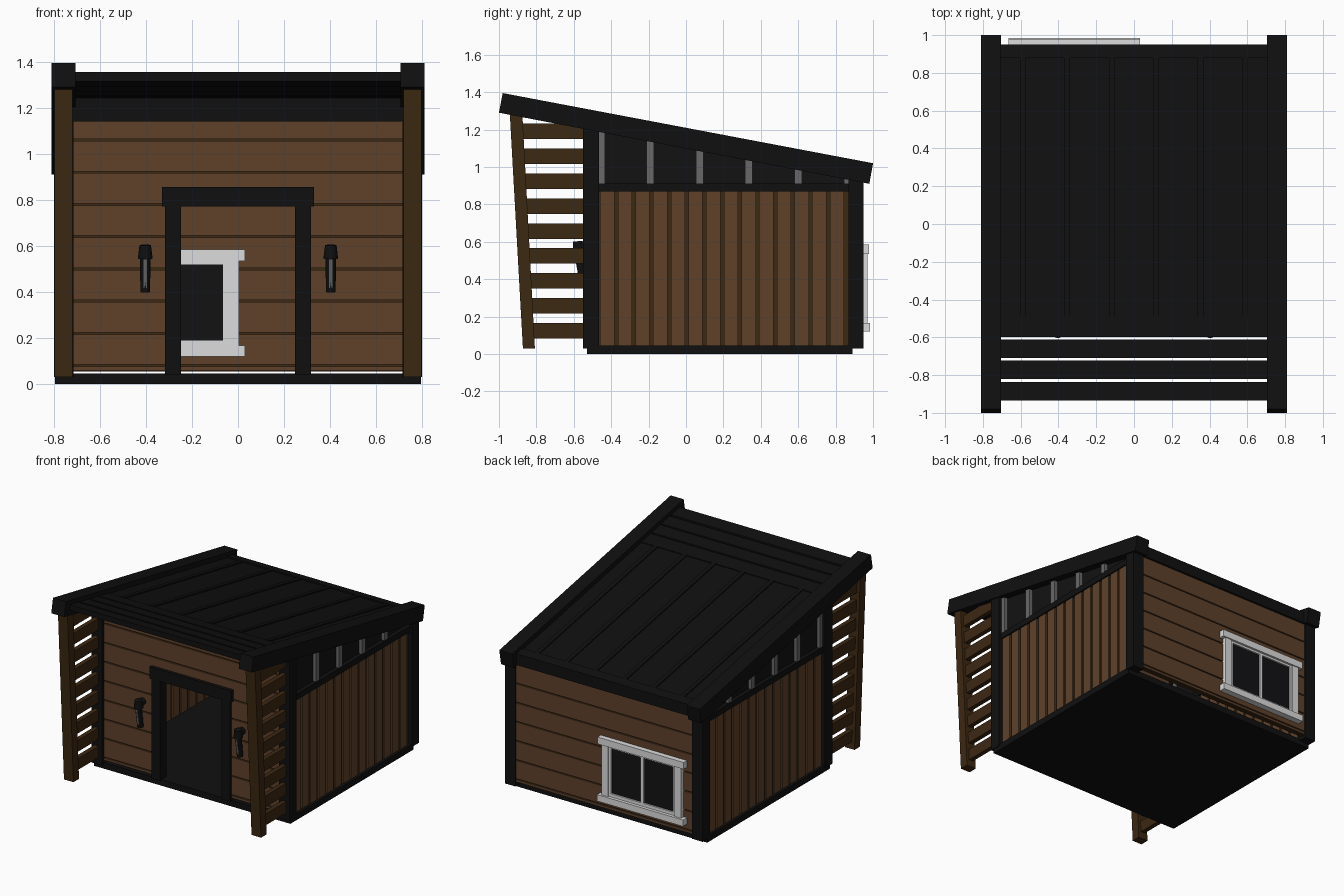
import bpy, bmesh, math
from mathutils import Vector

if "Cube" in bpy.data.objects:
    bpy.data.objects.remove(bpy.data.objects["Cube"])


def material(name, c):
    m = bpy.data.materials.new(name)
    m.diffuse_color = (*c, 1)
    m.use_nodes = True
    m.node_tree.nodes["Principled BSDF"].inputs["Base Color"].default_value = m.diffuse_color
    return m


BROWN = material("brown plank", (0.112, 0.053, 0.023))
DARK = material("dark brown wood", (0.046, 0.021, 0.006))
BLACK = material("black trim", (0.005, 0.005, 0.005))
GLASS = material("dark glass", (0.006, 0.006, 0.007))
GREY = material("grey bar", (0.14, 0.14, 0.14))
WHITE = material("white frame", (0.72, 0.72, 0.72))


def finish(bm, name, mat):
    bmesh.ops.recalc_face_normals(bm, faces=bm.faces)
    me = bpy.data.meshes.new(name)
    bm.to_mesh(me)
    bm.free()
    me.materials.append(mat)
    ob = bpy.data.objects.new(name, me)
    bpy.context.collection.objects.link(ob)
    return ob


def prism(bm, prof, x0, x1):
    """Extrude a (y, z) profile from x0 to x1."""
    a = [bm.verts.new((x0, y, z)) for y, z in prof]
    b = [bm.verts.new((x1, y, z)) for y, z in prof]
    bm.faces.new(a)
    bm.faces.new(b[::-1])
    n = len(prof)
    for i in range(n):
        j = (i + 1) % n
        bm.faces.new((a[i], b[i], b[j], a[j]))


def part(name, mat, items, mirror=False):
    """items: list of (profile, x0, x1)."""
    bm = bmesh.new()
    for prof, x0, x1 in items:
        prism(bm, prof, x0, x1)
        if mirror:
            prism(bm, prof, -x0, -x1)
    return finish(bm, name, mat)


def box(x0, x1, y0, y1, z0, z1):
    return ([(y0, z0), (y1, z0), (y1, z1), (y0, z1)], x0, x1)


def rod(name, mat, y0, z0, y1, z1, r0, r1, x=0.403, seg=16):
    """Mirrored pair of cylinders running between two (y, z) points."""
    bm = bmesh.new()
    for s in (-1, 1):
        d = Vector((0, y1 - y0, z1 - z0))
        v = bmesh.ops.create_cone(bm, cap_ends=True, segments=seg, radius1=r0,
                                  radius2=r1, depth=d.length)["verts"]
        bmesh.ops.rotate(bm, verts=v, matrix=d.to_track_quat('Z', 'Y').to_matrix())
        bmesh.ops.translate(bm, verts=v, vec=(s * x, (y0 + y1) / 2, (z0 + z1) / 2))
    return finish(bm, name, mat)


def top(y):      # roof surface
    return 1.355 - 0.189 * (y + 0.935)


def under(y):    # underside of the roof side beams
    return 1.29 - 0.192 * (y + 1)


def sloped(y0, y1, off, th):
    return [(y0, top(y0) + off), (y1, top(y1) + off),
            (y1, top(y1) + off - th), (y0, top(y0) + off - th)]


# Floor
part("floor", BLACK, [box(-0.795, 0.795, -0.53, 0.89, 0, 0.045)])

# Roof: side beams, sheet, battens, front slats
part("roof_side_beams", BLACK,
     [([(-0.98, 1.395), (1.0, 1.02), (0.98, 0.91), (-1.0, 1.29)], 0.705, 0.81)], True)
part("roof_sheet", BLACK, [(sloped(-0.50, 0.95, -0.006, 0.034), -0.71, 0.71)])
part("roof_battens", BLACK,
     [(sloped(-0.50, 0.88, 0.003, 0.012), -0.588 + 0.235 * i - 0.015, -0.588 + 0.235 * i + 0.015)
      for i in range(6)])
part("roof_edge_strips", BLACK, [(sloped(0.88, 0.95, 0.004, 0.014), -0.71, 0.71),
                                 (sloped(-0.598, -0.49, 0, 0.04), -0.71, 0.71)])
part("roof_front_slats", BLACK,
     [(sloped(y, y + 0.098, 0, 0.04), -0.71, 0.71) for y in (-0.935, -0.82, -0.709)])

# Corner posts
for nm, y0, y1 in (("front", -0.55, -0.465), ("back", 0.868, 0.95)):
    part(nm + "_corner_posts", BLACK,
         [([(y0, 0.03), (y1, 0.03), (y1, under(y1) + 0.02), (y0, under(y0) + 0.02)],
           0.715, 0.80)], True)

# Leaning front posts and side slats
part("leaning_posts", DARK,
     [([(-0.872, 0.03), (-0.808, 0.03), (-0.875, 1.285), (-0.942, 1.285)], 0.72, 0.797)], True)
slats = []
for i in range(9):
    z = 0.082 + 0.1335 * i
    y = -0.83 - 0.054 * z
    slats.append(box(0.742, 0.775, y, -0.54, z, z + 0.083))
part("side_slats", DARK, slats, True)

# Side walls: dark core, vertical planks, trim, clerestory glass and bars
part("side_wall_core", DARK, [box(0.744, 0.766, -0.47, 0.87, 0.045, 0.87)], True)
part("side_wall_planks", BROWN,
     [box(0.735, 0.776, -0.459 + 0.0945 * i, min(-0.459 + 0.0945 * i + 0.076, 0.87), 0.045, 0.868)
      for i in range(14)], True)
part("side_wall_rail", BLACK, [box(0.73, 0.785, -0.47, 0.87, 0.868, 0.912)], True)
part("side_window_glass", GLASS,
     [([(-0.47, 0.90), (0.87, 0.90), (0.87, under(0.87) + 0.03), (-0.47, under(-0.47) + 0.03)],
       0.745, 0.755)], True)
bars = []
for i in range(6):
    y0, y1 = -0.474 + 0.2635 * i, -0.434 + 0.2635 * i
    bars.append(([(y0, 0.91), (y1, 0.91), (y1, under(y1) + 0.01), (y0, under(y0) + 0.01)],
                 0.735, 0.78))
part("side_window_bars", GREY, bars, True)

# Front and back walls: horizontal planks over a dark core
edges = [0.055] + [0.08 + 0.14 * i for i in range(8)] + [1.145]
front, back = [], []
W = 0.725
for a, b in zip(edges, edges[1:]):
    a, b = a + 0.004, b - 0.004
    if a < 0.77:
        front += [box(-W, -0.28, -0.525, -0.485, a, b), box(0.28, W, -0.525, -0.485, a, b)]
    else:
        front.append(box(-W, W, -0.525, -0.485, a, b))
    if a < 0.95:
        back.append(box(-W, W, 0.898, 0.94, a, min(b, 0.955)))
part("front_wall_planks", BROWN, front)
part("front_wall_core", DARK, [box(-W, -0.28, -0.517, -0.493, 0.055, 0.79),
                               box(0.28, W, -0.517, -0.493, 0.055, 0.79),
                               box(-W, W, -0.517, -0.493, 0.79, 1.145)])
part("back_wall_planks", BROWN, back)
part("back_wall_core", DARK, [box(-W, W, 0.906, 0.932, 0.055, 0.955)])
part("front_header", BLACK, [box(-0.72, 0.72, -0.545, -0.48, 1.14, 1.25)])
part("back_fascia", BLACK, [box(-0.72, 0.72, 0.89, 0.95, 0.92, 0.985)])

# Door frame
part("door_jambs", BLACK, [box(0.248, 0.317, -0.545, -0.47, 0.04, 0.78)], True)
part("door_lintel", BLACK, [box(-0.33, 0.33, -0.55, -0.465, 0.77, 0.855)])

# Back window, seen from both sides
cx = -0.3175
part("window_glass", GLASS, [box(cx - 0.28, cx + 0.28, 0.89, 0.95, 0.16, 0.54)])
part("window_frame", WHITE, [
    box(cx - 0.348, cx + 0.348, 0.88, 0.978, 0.535, 0.585),
    box(cx - 0.348, cx + 0.348, 0.88, 0.985, 0.12, 0.167),
    box(cx - 0.322, cx - 0.270, 0.882, 0.970, 0.16, 0.54),
    box(cx + 0.270, cx + 0.322, 0.882, 0.970, 0.16, 0.54)])
part("window_sash", WHITE, [
    box(cx - 0.275, cx - 0.252, 0.886, 0.962, 0.16, 0.54),
    box(cx + 0.252, cx + 0.275, 0.886, 0.962, 0.16, 0.54),
    box(cx - 0.012, cx + 0.012, 0.886, 0.962, 0.16, 0.54),
    box(cx - 0.27, cx + 0.27, 0.886, 0.962, 0.52, 0.54),
    box(cx - 0.27, cx + 0.27, 0.886, 0.962, 0.16, 0.19)])

# Wall lamps either side of the door
rod("lamp_wall_mount", BLACK, -0.52, 0.575, -0.575, 0.575, 0.026, 0.026)
rod("lamp_cap", BLACK, -0.572, 0.545, -0.578, 0.603, 0.032, 0.025)
rod("lamp_body", BLACK, -0.552, 0.40, -0.574, 0.55, 0.021, 0.023)
part("lamp_light_strip", GREY,
     [([(-0.5755, 0.418), (-0.5985, 0.54), (-0.588, 0.54), (-0.565, 0.418)],
       0.396, 0.410)], True)
